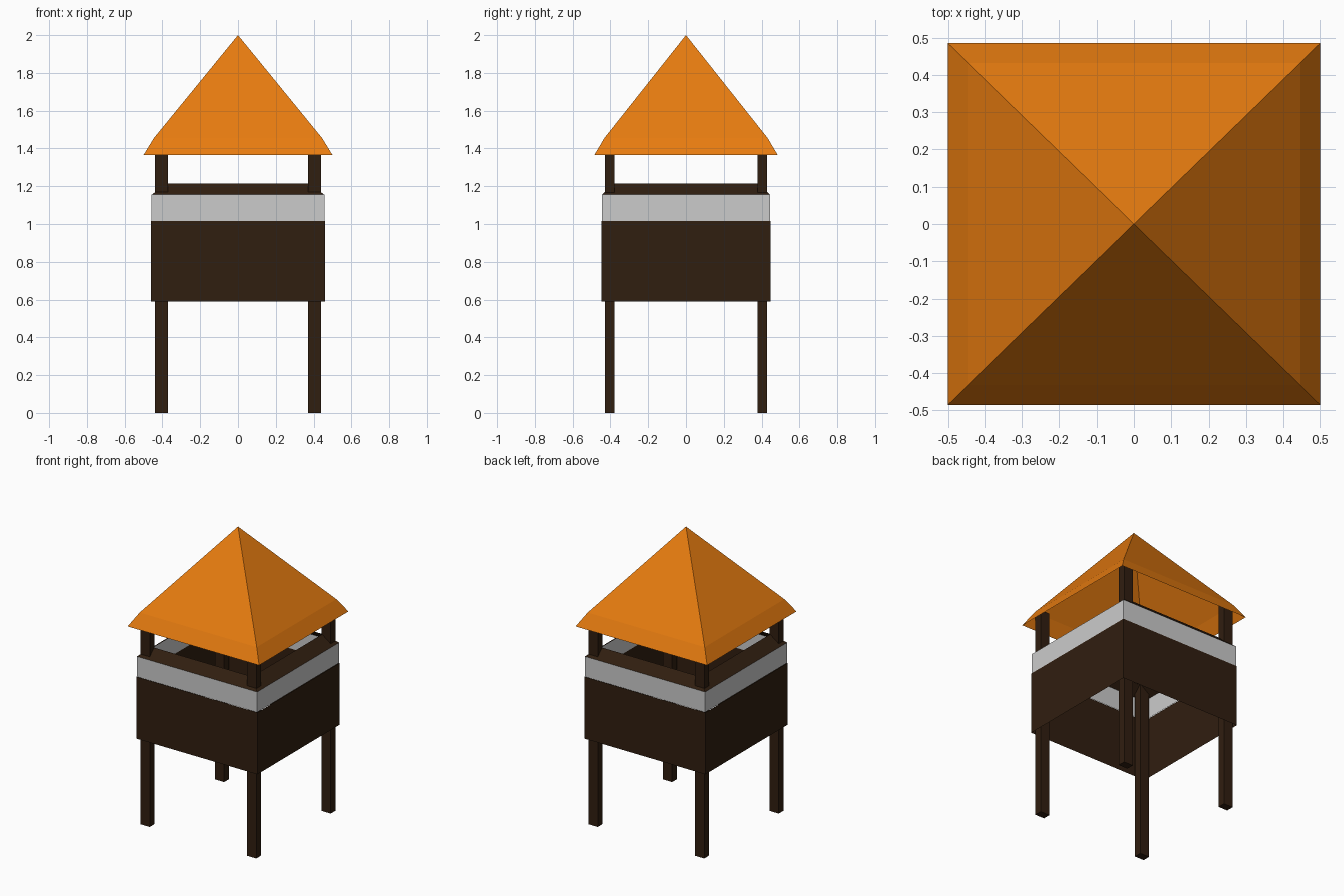
import bpy, bmesh

if "Cube" in bpy.data.objects:
    bpy.data.objects.remove(bpy.data.objects["Cube"])


def material(name, rgb):
    m = bpy.data.materials.new(name)
    m.diffuse_color = (*rgb, 1)
    m.use_nodes = True
    m.node_tree.nodes["Principled BSDF"].inputs["Base Color"].default_value = m.diffuse_color
    return m


WOOD = material("dark_wood", (0.03, 0.013, 0.005))
TILE = material("orange_roof", (0.8, 0.2, 0.005))


def finish(name, bm, mat):
    bmesh.ops.recalc_face_normals(bm, faces=bm.faces)
    me = bpy.data.meshes.new(name)
    bm.to_mesh(me)
    bm.free()
    ob = bpy.data.objects.new(name, me)
    bpy.context.collection.objects.link(ob)
    if mat:
        me.materials.append(mat)
    return ob


def shell(name, rings, mat=None, apex=None):
    """Open four-sided skin through rings of (half x, half y, z)."""
    bm = bmesh.new()
    loops = [[bm.verts.new((sx * hx, sy * hy, z))
              for sx, sy in ((-1, -1), (1, -1), (1, 1), (-1, 1))]
             for hx, hy, z in rings]
    for a, b in zip(loops, loops[1:]):
        for i in range(4):
            j = (i + 1) % 4
            bm.faces.new((a[i], a[j], b[j], b[i]))
    if apex is not None:
        tip = bm.verts.new((0, 0, apex))
        for i in range(4):
            bm.faces.new((loops[-1][i], loops[-1][(i + 1) % 4], tip))
    return finish(name, bm, mat)


def post(name, sx, sy):
    bm = bmesh.new()
    bmesh.ops.create_cube(bm, size=1)
    for v in bm.verts:
        v.co.x = sx * 0.405 + v.co.x * 0.07
        v.co.y = sy * 0.404 + v.co.y * 0.052
        v.co.z = (v.co.z + 0.5) * 1.45
    finish(name, bm, WOOD)


# Corner posts run from the ground up into the roof
for side, sx in (("left", -1), ("right", 1)):
    for end, sy in (("front", -1), ("back", 1)):
        post(f"{end}_{side}_post", sx, sy)

# Hollow cabin: wooden walls, grey band, sloping sill
shell("cabin_walls", [(0.46, 0.447, 0.59), (0.46, 0.447, 1.015)], WOOD)
shell("grey_band", [(0.457, 0.445, 1.015), (0.457, 0.445, 1.155)])
shell("sloping_sill", [(0.457, 0.445, 1.155), (0.375, 0.383, 1.215)], WOOD)

# Pyramid roof with a steeper skirt, open underneath
shell("roof", [(0.5, 0.485, 1.365), (0.445, 0.432, 1.455)], TILE, apex=2.0)
